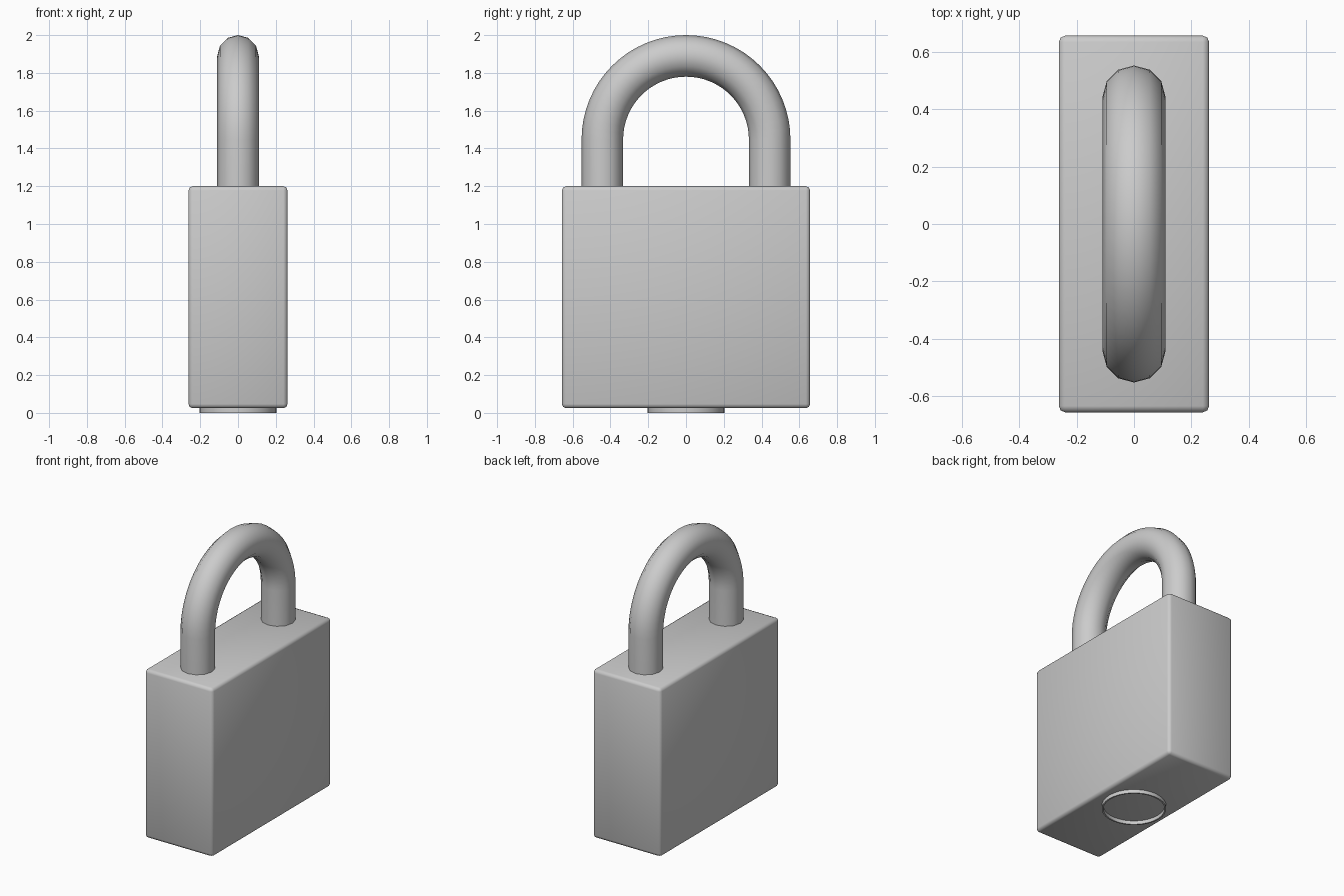
import bpy, bmesh
from math import sin, cos, pi, radians

if "Cube" in bpy.data.objects:
    bpy.data.objects.remove(bpy.data.objects["Cube"])


def add_object(name, bm, angle=35):
    bmesh.ops.recalc_face_normals(bm, faces=bm.faces)
    mesh = bpy.data.meshes.new(name)
    bm.to_mesh(mesh)
    bm.free()
    obj = bpy.data.objects.new(name, mesh)
    bpy.context.collection.objects.link(obj)
    bpy.ops.object.select_all(action='DESELECT')
    obj.select_set(True)
    bpy.context.view_layer.objects.active = obj
    bpy.ops.object.shade_smooth_by_angle(angle=radians(angle))
    return obj


def bridge(bm, rings, closed=False):
    """Join successive vertex rings with quads."""
    count = len(rings)
    for i in range(count if closed else count - 1):
        a, b = rings[i], rings[(i + 1) % count]
        for j in range(len(a)):
            k = (j + 1) % len(a)
            bm.faces.new((a[j], a[k], b[k], b[j]))


# Lock body: block with softened edges
bm = bmesh.new()
bmesh.ops.create_cube(bm, size=1)
for v in bm.verts:
    v.co = (v.co.x * 0.524, v.co.y * 1.314, v.co.z * 1.175 + 0.6125)
bmesh.ops.bevel(bm, geom=bm.edges[:], offset=0.022, segments=2,
                profile=0.5, affect='EDGES')
add_object("lock_body", bm, 50)

# Shackle: 12-sided tube swept up, over a half circle, and down
TUBE, ARC, ARC_Z, SIDES, STEPS = 0.11, 0.443, 1.447, 12, 32
path = [(ARC, 1.17, 0)]
path += [(ARC * cos(pi * i / STEPS), ARC_Z + ARC * sin(pi * i / STEPS), pi * i / STEPS)
         for i in range(STEPS + 1)]
path += [(-ARC, 1.17, pi)]
bm = bmesh.new()
rings = []
for y, z, t in path:
    ring = []
    for j in range(SIDES):
        a = 2 * pi * j / SIDES
        out = TUBE * cos(a)
        ring.append(bm.verts.new((TUBE * sin(a), y + out * cos(t), z + out * sin(t))))
    rings.append(ring)
bridge(bm, rings)
bm.faces.new(rings[0])
bm.faces.new(rings[-1])
add_object("shackle", bm, 40)

# Keyway rim: thin raised ring under the body
bm = bmesh.new()
rings = []
for r, z in [(0.204, 0.027), (0.204, 0), (0.194, 0), (0.194, 0.027)]:
    rings.append([bm.verts.new((r * cos(2 * pi * j / 32), r * sin(2 * pi * j / 32), z))
                  for j in range(32)])
bridge(bm, rings, closed=True)
add_object("keyway_rim", bm)
